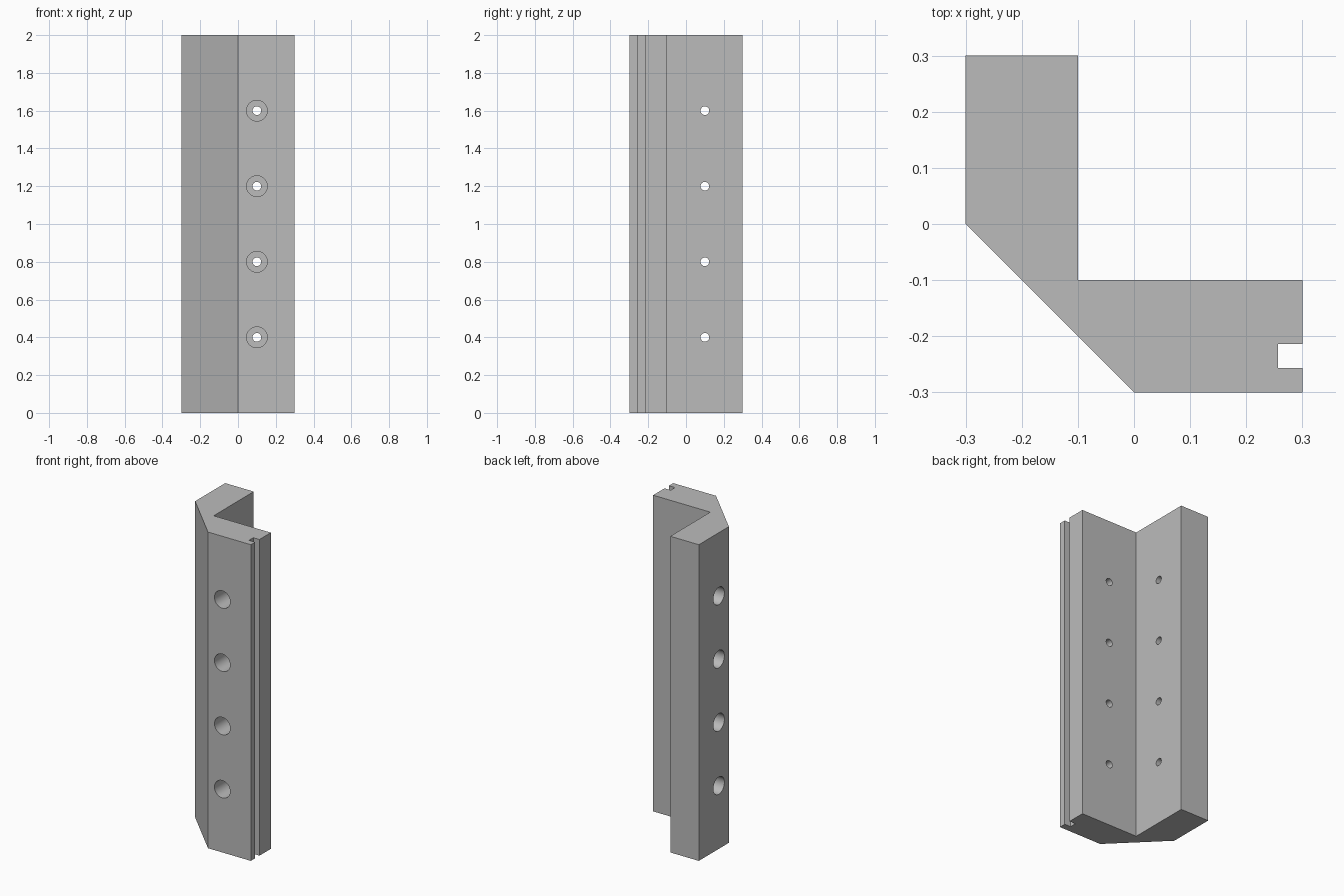
import bpy
import bmesh
from math import pi
from mathutils import Matrix, Vector

if "Cube" in bpy.data.objects:
    bpy.data.objects.remove(bpy.data.objects["Cube"], do_unlink=True)

HEIGHT = 2.0
BORE_R, HOLE_R, BORE_DEPTH = 0.055, 0.023, 0.14

# Plain grey for the whole part
grey = bpy.data.materials.new("grey")
grey.use_nodes = True
grey.diffuse_color = (0.5, 0.5, 0.5, 1)
grey.node_tree.nodes["Principled BSDF"].inputs["Base Color"].default_value = (0.5, 0.5, 0.5, 1)


def new_object(name, bm):
    bmesh.ops.recalc_face_normals(bm, faces=bm.faces)
    mesh = bpy.data.meshes.new(name)
    bm.to_mesh(mesh)
    bm.free()
    mesh.materials.append(grey)
    obj = bpy.data.objects.new(name, mesh)
    bpy.context.collection.objects.link(obj)
    return obj


# Angle bar: L section with a chamfered corner and a groove in one end
profile = [(-0.3, 0.3), (-0.3, 0), (0, -0.3), (0.3, -0.3),
           (0.3, -0.257), (0.257, -0.257), (0.257, -0.214), (0.3, -0.214),
           (0.3, -0.1), (-0.1, -0.1), (-0.1, 0.3)]
bm = bmesh.new()
base = bm.faces.new([bm.verts.new((x, y, 0)) for x, y in profile])
top = bmesh.ops.extrude_face_region(bm, geom=[base])
bmesh.ops.translate(bm, vec=(0, 0, HEIGHT),
                    verts=[v for v in top["geom"] if isinstance(v, bmesh.types.BMVert)])
bar = new_object("angle_bar", bm)


# Stepped cutter: wide bore from the outer face, narrow hole to the inside
def stepped_cutter(bm, outer, inward):
    turn = Vector(inward).to_track_quat("Z", "Y").to_matrix().to_4x4()
    place = Matrix.Translation(outer) @ turn
    rings = []
    for r, d in [(BORE_R, -0.05), (BORE_R, BORE_DEPTH), (HOLE_R, BORE_DEPTH), (HOLE_R, 0.25)]:
        spin = [Matrix.Rotation(2 * pi * i / 48, 4, "Z") @ Vector((r, 0, d)) for i in range(48)]
        rings.append([bm.verts.new(place @ p) for p in spin])
    for a, b in zip(rings, rings[1:]):
        for i in range(48):
            j = (i + 1) % 48
            bm.faces.new((a[i], a[j], b[j], b[i]))
    bm.faces.new(rings[0])
    bm.faces.new(rings[-1])


bm = bmesh.new()
for z in (0.4, 0.8, 1.2, 1.6):
    stepped_cutter(bm, (0.1, -0.3, z), (0, 1, 0))
    stepped_cutter(bm, (-0.3, 0.1, z), (1, 0, 0))
cutter = new_object("screw_hole_cutter", bm)
cutter.hide_render = True

# Cut the holes and bake the result, then drop the cutter
cut = bar.modifiers.new("screw_holes", "BOOLEAN")
cut.operation = "DIFFERENCE"
cut.solver = "EXACT"
cut.object = cutter
bpy.context.view_layer.objects.active = bar
bar.select_set(True)
bpy.ops.object.modifier_apply(modifier=cut.name)
bpy.data.objects.remove(cutter, do_unlink=True)
bpy.ops.object.shade_smooth_by_angle()
